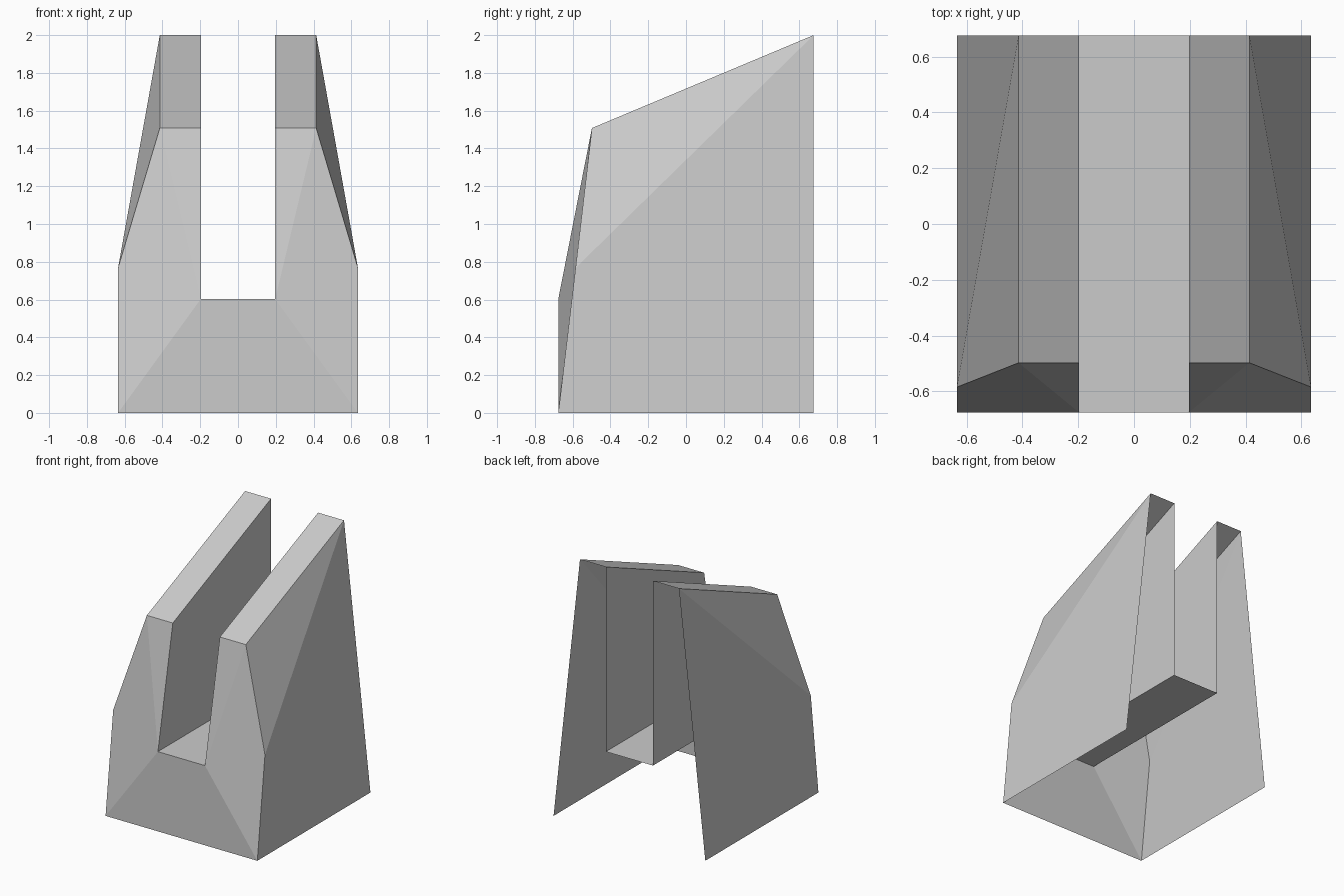
import bpy

if "Cube" in bpy.data.objects:
    bpy.data.objects.remove(bpy.data.objects["Cube"])

# Outline points of the right half (x, y, z)
Y = 0.676
P = {
    "mid_bottom": (0, -Y, 0), "mid_front": (0, -Y, 0.603), "mid_back": (0, Y, 0.603),
    "slot_front": (0.197, -Y, 0.603), "slot_back": (0.197, Y, 0.603),
    "base_front": (0.635, -Y, 0), "base_back": (0.635, Y, 0),
    "shoulder": (0.635, -0.585, 0.767),
    "top_front_out": (0.414, -0.498, 1.508), "top_front_in": (0.197, -0.498, 1.508),
    "top_back_out": (0.414, Y, 2.0), "top_back_in": (0.197, Y, 2.0),
}

# Panels of the open-backed, open-bottomed shell
PANELS = [
    "mid_bottom base_front slot_front mid_front",                 # lower front
    "base_front shoulder top_front_out slot_front",               # front cheek
    "slot_front top_front_out top_front_in",                      # front inner facet
    "base_back top_back_out shoulder base_front",                 # outer side
    "shoulder top_back_out top_front_out",                        # side bevel
    "top_front_in top_front_out top_back_out top_back_in",        # sloped top
    "slot_front top_front_in top_back_in slot_back",              # slot wall
    "mid_front slot_front slot_back mid_back",                    # slot floor
]

names = list(P)
mesh = bpy.data.meshes.new("slotted_bracket_shell")
mesh.from_pydata(list(P.values()), [], [[names.index(n) for n in f.split()] for f in PANELS])
mesh.validate()

shell = bpy.data.objects.new("slotted_bracket_shell", mesh)
bpy.context.collection.objects.link(shell)

# Left half by mirroring
mirror = shell.modifiers.new("mirror_left", 'MIRROR')
mirror.use_axis[0] = True
mirror.use_clip = True
